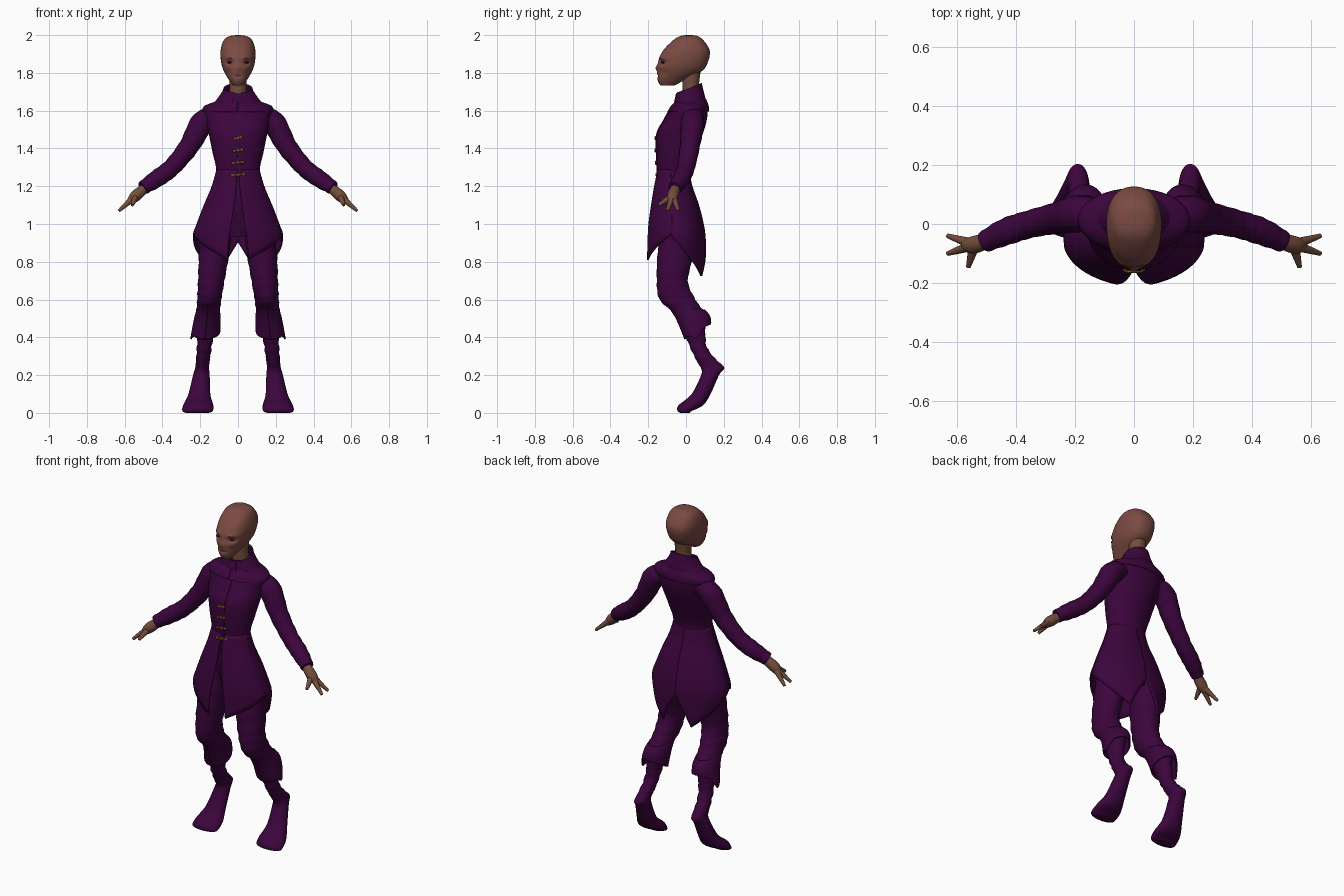
import bpy, bmesh, math
from mathutils import Vector

cube = bpy.data.objects.get("Cube")
if cube:
    bpy.data.objects.remove(cube)

FULL = math.tau
SIDES = {"left": 1, "right": -1}


def material(name, *rgb):
    m = bpy.data.materials.new(name)
    m.use_nodes = True
    m.diffuse_color = (*rgb, 1)
    m.node_tree.nodes["Principled BSDF"].inputs["Base Color"].default_value = (*rgb, 1)
    return m


purple = material("purple cloth", .044, .0015, .046)
brown = material("brown skin", .2, .07, .055)
tan = material("tan skin", .17, .075, .045)
gold = material("dull gold", .17, .08, .01)
dark = material("dark eye", .04, .012, .012)


def finish(name, bm, mat, thick=None):
    """Turn a mesh into a smooth-shaded object, thickened if it is a sheet."""
    bmesh.ops.recalc_face_normals(bm, faces=bm.faces)
    mesh = bpy.data.meshes.new(name)
    bm.to_mesh(mesh)
    bm.free()
    ob = bpy.data.objects.new(name, mesh)
    bpy.context.collection.objects.link(ob)
    mesh.materials.append(mat)
    if thick:
        mod = ob.modifiers.new("thickness", "SOLIDIFY")
        mod.thickness, mod.offset = thick, 0
    bpy.ops.object.select_all(action="DESELECT")
    bpy.context.view_layer.objects.active = ob
    ob.select_set(True)
    bpy.ops.object.shade_smooth_by_angle(angle=math.radians(50))


def smooth(rows, steps=6):
    """Catmull-Rom interpolation of rows of numbers."""
    out = []
    last = len(rows) - 1
    for i in range(last):
        near = [rows[max(0, min(last, i + j))] for j in (-1, 0, 1, 2)]
        for s in range(steps):
            t = s / steps
            out.append([b + t / 2 * (c - a + t * (2 * a - 5 * b + 4 * c - d + t * (3 * (b - c) + d - a)))
                        for a, b, c, d in zip(*near)])
    return out + [list(rows[last])]


def sample(rows, z):
    """Row of a dense top-down profile at a height."""
    for a, b in zip(rows, rows[1:]):
        if a[0] >= z >= b[0]:
            t = (a[0] - z) / max(a[0] - b[0], 1e-6)
            return [u + (v - u) * t for u, v in zip(a, b)]
    return rows[0] if z > rows[0][0] else rows[-1]


def ring_point(row, angle, side, grow=0, power=2):
    """Point on a level oval, angle zero at the front. Row: height, half width, front, back.
    With a side given, the oval follows the leg, which leans outward toward the foot."""
    z, half, front, back = row
    s, c = (math.copysign(abs(v) ** (2 / power), v) for v in (math.sin(angle), math.cos(angle)))
    middle = .215 - .105 * z if side else 0
    x = middle + (half + grow) * s
    y = (front + back) / 2 - ((back - front) / 2 + grow) * c
    return Vector((x * (side or 1), y, z))


def join_rings(rings, closed=True):
    bm = bmesh.new()
    loops = [[bm.verts.new(p) for p in ring] for ring in rings]
    n = len(loops[0])
    for upper, lower in zip(loops, loops[1:]):
        for i in range(n if closed else n - 1):
            j = (i + 1) % n
            bm.faces.new((upper[i], upper[j], lower[j], lower[i]))
    if closed:
        bm.faces.new(loops[0])
        bm.faces.new(loops[-1])
    return bm


def loft(name, rows, mat, side=0, n=40, power=2, fold=0, shape=lambda p: p):
    """Closed body through level ovals, with optional cloth folds."""
    rings = []
    for k, row in enumerate(smooth(rows)):
        angles = [FULL * i / n for i in range(n)]
        rings.append([shape(ring_point(row, a, side, fold * math.sin(2 * k + math.sin(a)), power)) for a in angles])
    finish(name, join_rings(rings), mat)


def tube(name, points, mat, side=1, n=20, fold=0):
    """Round tube along points of x, y, z, radius."""
    points = smooth(points)
    rings = []
    for i, (*centre, radius) in enumerate(points):
        ahead, behind = points[min(i + 1, len(points) - 1)], points[max(i - 1, 0)]
        along = Vector(ahead[:3]) - Vector(behind[:3])
        u = along.cross((.01, 1, 0)).normalized()
        w = along.cross(u).normalized()
        radius += fold * math.sin(2 * i)
        ring = [Vector(centre) + radius * (u * math.cos(a) + w * math.sin(a)) for a in (FULL * k / n for k in range(n))]
        rings.append([Vector((p.x * side, p.y, p.z)) for p in ring])
    finish(name, join_rings(rings), mat)


def cloth(name, rows, top, hem, start, end, side=0, grow=0, spread=0, mirror=1, dip=0, n=48, m=14):
    """Sheet wrapped on a profile; the hem height varies with u, the front edge may spread
    downward and the top edge may dip toward the front."""
    rows = smooth(rows)
    rings = []
    for t in (j / m for j in range(m + 1)):
        ring = []
        for u in (i / n for i in range(n + 1)):
            first = start + spread * t
            angle = first + (end - first) * u
            high = top - dip * (1 + math.cos(angle)) / 2
            z = high + t * (hem(u) - high)
            p = ring_point(sample(rows, z), angle, side, grow)
            ring.append(Vector((p.x * mirror, p.y, z)))
        rings.append(ring)
    finish(name, join_rings(rings, closed=False), purple, thick=.008)


def ball(name, place, size, mat):
    bm = bmesh.new()
    bmesh.ops.create_uvsphere(bm, u_segments=16, v_segments=10, radius=1)
    bmesh.ops.scale(bm, vec=size, verts=bm.verts)
    bmesh.ops.translate(bm, vec=place, verts=bm.verts)
    finish(name, bm, mat)


# Head, with sockets, brow, nose, mouth and cheeks pressed into the face
def face(p):
    def bump(x, z, width, height):
        return math.exp(-((abs(p.x) - x) / width) ** 2 - ((p.z - z) / height) ** 2)
    if p.y < -.04:
        sockets = .02 * bump(.045, 1.855, .022, .012)
        brow = .008 * bump(.05, 1.88, .04, .01)
        nose = .01 * bump(0, 1.825, .014, .014)
        mouth = .007 * bump(0, 1.785, .03, .004)
        cheeks = .008 * bump(.055, 1.8, .02, .015)
        p.y += sockets - brow - nose + mouth + cheeks
    return p


head = [(2, .005, 0, .03), (1.995, .042, -.03, .06), (1.975, .074, -.065, .09), (1.92, .092, -.12, .125),
        (1.86, .09, -.147, .117), (1.81, .076, -.152, .085), (1.76, .046, -.15, -.01), (1.733, .026, -.135, -.06)]
loft("head", head, brown, n=72, power=2.3, shape=face)
tube("neck", [(0, .03, 1.64, .05), (0, .025, 1.73, .044), (0, .03, 1.83, .05)], tan)
for label, s in SIDES.items():
    ball(label + "_eye", (.045 * s, -.122, 1.855), (.015, .011, .005), dark)

# Coat body, yoke, placket and collar
body = [(1.68, .07, -.03, .09), (1.65, .105, -.05, .105), (1.615, .18, -.08, .115), (1.55, .168, -.115, .11),
        (1.48, .155, -.152, .09), (1.38, .135, -.155, .05), (1.27, .115, -.15, .02), (1.1, .14, -.14, .04),
        (.93, .1, -.09, .03)]
loft("coat_body", body, purple)
cloth("shoulder_yoke", body, 1.66, lambda u: 1.595, 0, FULL, grow=.002)
cloth("front_placket", body, 1.64, lambda u: 1.26, -.03, .14, grow=.001, m=40)
collar = [(1.745, .068, -.035, .08), (1.7, .08, -.045, .09), (1.63, .13, -.06, .108)]
cloth("collar", collar, 1.745, lambda u: 1.64, .2, FULL - .2, dip=.05)
cloth("collar_tab", collar, 1.69, lambda u: 1.63, -.22, .22, grow=.002)

# Skirts of the coat: pointed front panels and pointed tails
skirt = [(1.3, .106, -.142, .01), (1.2, .135, -.163, .03), (1.1, .177, -.18, .065),
         (1, .215, -.195, .09), (.93, .235, -.2, .1), (.8, .21, -.205, .105), (.7, .17, -.2, .1)]


def front_hem(u):
    return .81 + .14 * u


def tail_hem(u):
    return .72 + .2 * abs(u - .7) / (.65 if u < .7 else .33)


for label, s in SIDES.items():
    cloth(label + "_skirt_front", skirt, 1.29, front_hem, .02, 1.42, grow=.002, spread=.24, mirror=s)
    cloth(label + "_skirt_tail", skirt, 1.29, tail_hem, 1.38, math.pi, mirror=s)

# Front clasps: a bar with a knot at the centre and each end, smaller toward the top
dense_body = smooth(body)
for i in range(4):
    z, reach = 1.26 + .065 * i, .03 - .005 * i
    y = sample(dense_body, z)[2] - .006
    tube(f"clasp_bar_{i}", [(-reach, y, z - .003, .005), (reach, y, z + .003, .005)], gold, n=8)
    for place in (-1, 0, 1):
        ball(f"clasp_knot_{i}", (reach * place, y, z + .003 * place), (.009, .005, .009), gold)

# Arms and three-fingered hands
arm = [(.11, .035, 1.565, .045), (.185, .035, 1.54, .062), (.26, .02, 1.41, .053), (.35, 0, 1.3, .047),
       (.43, -.025, 1.24, .046), (.505, -.06, 1.19, .036)]
knuckle = (.54, -.07, 1.15)
palm = [(.48, -.05, 1.2, .024), (*knuckle, .03), (.57, -.07, 1.12, .02)]
fingertips = {"outer_finger": (.63, -.04, 1.07), "inner_finger": (.63, -.1, 1.07), "thumb": (.56, -.145, 1.1)}

# Legs: baggy trousers, creased boots and flared boot cuffs
trouser = [(1.05, .08, -.13, .04), (.85, .08, -.15, .04), (.7, .07, -.155, .01), (.6, .064, -.14, .05),
           (.52, .06, -.06, .1), (.4, .04, 0, .1)]
shaft = [(.46, .045, -.02, .1), (.35, .039, .02, .11), (.27, .036, .06, .17)]
foot = [(.3, .037, .045, .13), (.26, .036, .065, .185), (.235, .037, .08, .203), (.2, .044, .08, .175),
        (.1, .058, .03, .13), (.04, .08, -.04, .09), (.01, .08, -.045, .03), (0, .06, -.03, .02)]
cuff = [(.56, .055, -.09, .08), (.5, .066, -.05, .128), (.38, .076, 0, .12)]


def cuff_hem(u):
    """Higher at the back, with a torn point on the outer side."""
    tear = max(0, 1 - abs(u - .25) / .1)
    return .43 - .04 * math.cos(FULL * u) - .04 * tear


for label, s in SIDES.items():
    tube(label + "_sleeve", arm, purple, s, fold=.0015)
    tube(label + "_palm", palm, tan, s)
    for part, tip in fingertips.items():
        tube(f"{label}_{part}", [(*knuckle, .02), (*tip, .008)], tan, s, n=12)
    loft(label + "_trouser_leg", trouser, purple, s, fold=.002)
    loft(label + "_boot_shaft", shaft, purple, s, fold=.003)
    loft(label + "_boot_foot", foot, purple, s)
    cloth(label + "_boot_cuff", cuff, .545, cuff_hem, 0, FULL, s, dip=-.02)
